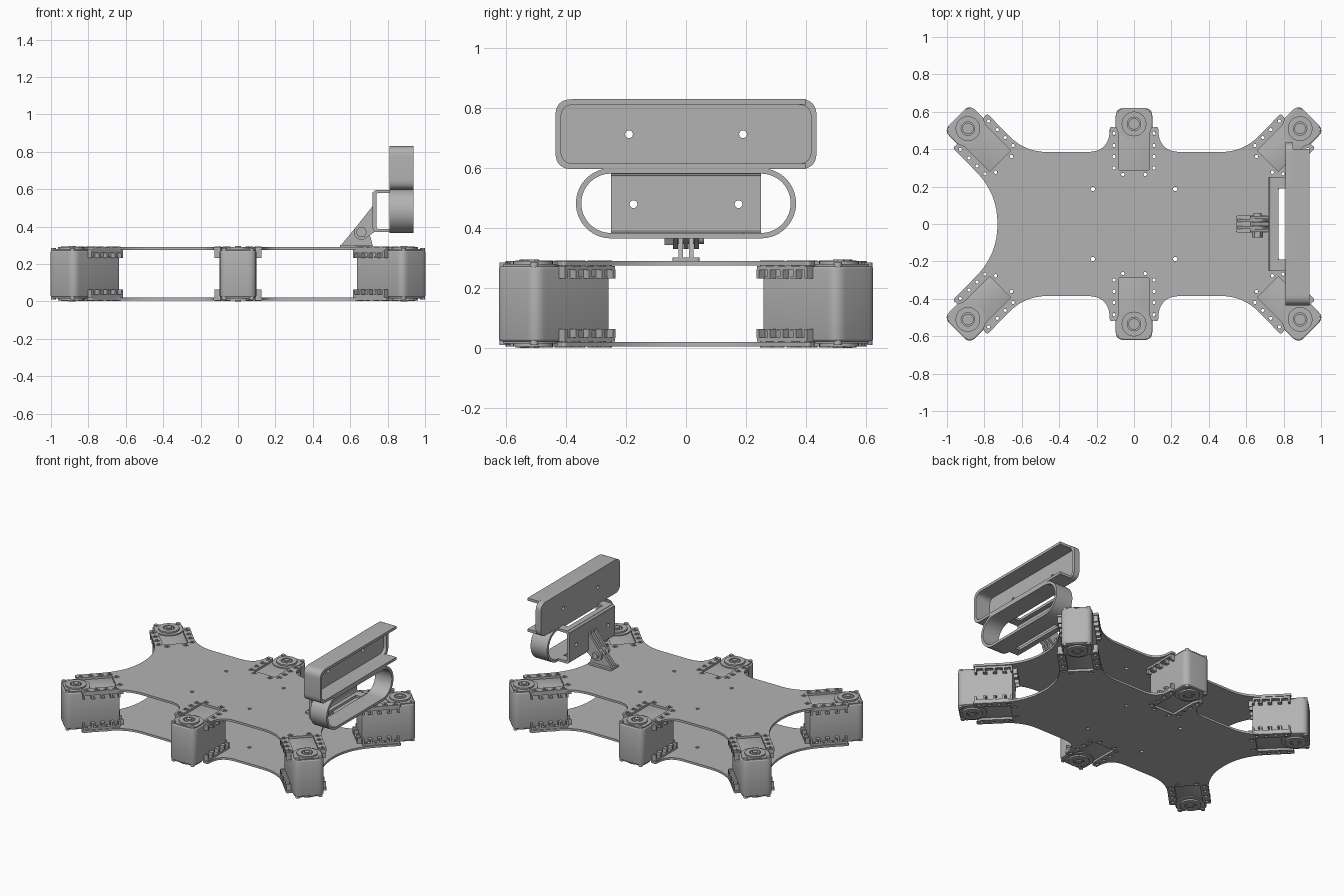
import bpy, bmesh, math
from mathutils import Vector, Matrix

if "Cube" in bpy.data.objects:
    bpy.data.objects.remove(bpy.data.objects["Cube"])

grey = bpy.data.materials.new("plain grey")
grey.use_nodes = True
COLOUR = (0.45, 0.45, 0.45, 1)
grey.diffuse_color = COLOUR
grey.node_tree.nodes["Principled BSDF"].inputs["Base Color"].default_value = COLOUR

MID = 0.148  # height of the plane the chassis is mirrored about


def circle(x, y, r, n=20, start=0.0, sweep=math.tau):
    m = n if sweep == math.tau else n - 1
    return [(x + r * math.cos(start + sweep * i / m), y + r * math.sin(start + sweep * i / m)) for i in range(n)]


def rect(x0, x1, y0, y1):
    return [(x0, y0), (x1, y0), (x1, y1), (x0, y1)]


def rounded(points, cuts, n=8):
    """Round each corner, starting the curve at its cut distance."""
    out = []
    for i, p in enumerate(points):
        p, a, b = Vector(p), Vector(points[i - 1]), Vector(points[(i + 1) % len(points)])
        d = cuts[i]
        if d == 0:
            out.append(tuple(p))
            continue
        s, e = p + (a - p).normalized() * d, p + (b - p).normalized() * d
        for k in range(n + 1):
            t = k / n
            out.append(tuple(s * (1 - t) ** 2 + p * (2 * t * (1 - t)) + e * t * t))
    return out


def solid(loops, lo, hi, axis="Z", bevel=0.0):
    """Extrude an outline, with optional holes, along an axis."""
    bm = bmesh.new()
    edges = []
    for loop in loops:
        vs = [bm.verts.new((p[0], p[1], lo)) for p in loop]
        if len(loops) == 1:
            bm.faces.new(vs)
        else:
            edges += [bm.edges.new((vs[i - 1], vs[i])) for i in range(len(vs))]
    if edges:
        bmesh.ops.triangle_fill(bm, use_beauty=True, edges=edges)
    ext = bmesh.ops.extrude_face_region(bm, geom=bm.faces[:])
    top = [g for g in ext["geom"] if isinstance(g, bmesh.types.BMVert)]
    bmesh.ops.translate(bm, verts=top, vec=(0, 0, hi - lo))
    for v in bm.verts:
        a, b, c = v.co
        v.co = {"Z": (a, b, c), "X": (c, a, b), "Y": (a, c, b)}[axis]
    bmesh.ops.recalc_face_normals(bm, faces=bm.faces[:])
    if bevel:
        rim = [e for e in bm.edges if e.calc_face_angle(0) > 1.2]
        bmesh.ops.bevel(bm, geom=rim, offset=bevel, segments=3, profile=0.5, affect="EDGES")
    for f in bm.faces:
        f.smooth = True
    for e in bm.edges:
        e.smooth = e.calc_face_angle(0) < 0.6
    mesh = bpy.data.meshes.new("part")
    bm.to_mesh(mesh)
    bm.free()
    mesh.materials.append(grey)
    return mesh


def add(name, mesh, matrix=Matrix()):
    ob = bpy.data.objects.new(name, mesh)
    ob.matrix_world = matrix
    bpy.context.collection.objects.link(ob)
    return ob


def part(name, *args, **kw):
    return add(name, solid(*args, **kw))


# Motor positions and outward directions
poses = []
for sy in (1, -1):
    poses.append(Matrix.Translation((0, sy * 0.535, 0)) @ Matrix.Rotation(sy * math.pi / 2, 4, "Z"))
    for sx in (1, -1):
        turn = Matrix.Rotation(math.atan2(sy, sx), 4, "Z")
        poses.append(Matrix.Translation((sx * 0.888, sy * 0.51, 0)) @ turn)

screws = [(u, s * 0.107) for u in (-0.05, -0.115, -0.175, -0.235) for s in (1, -1)]
screws += [(-0.27, 0.06), (-0.27, -0.06)]

# Chassis plate outline: one quarter, then mirrored
prong = [(-0.015, 0.13), (-0.02, 0.093), (-0.051, 0.08), (-0.245, 0.08)]


def at(pose, u, v):
    return tuple((pose @ Vector((u, v, 0))).xy)


mid_pose, corner = poses[0], poses[2]
quarter = [(at(mid_pose, u, v), 0) for u, v in reversed(prong)]
quarter[-1] = (quarter[-1][0], 0.015)
quarter += [((-0.13, 0.385), 0.12), ((-0.584, 0.385), 0.12)]
right = [(at(corner, u, -v), 0.015 if i == 0 else 0) for i, (u, v) in enumerate(prong)]
left = [(at(corner, u, v), 0.015 if i == 0 else 0) for i, (u, v) in enumerate(prong)]
quarter += right + left[::-1] + [((-0.73, 0.163), 0.16)]


def mirror(path, sx, sy):
    return [((p[0] * sx, p[1] * sy), c) for p, c in path]


outline = quarter + mirror(quarter, 1, -1)[::-1] + mirror(quarter, -1, -1) + mirror(quarter, -1, 1)[::-1]
loops = [rounded([p for p, c in outline], [c for p, c in outline])]
loops += [circle(x, y, 0.012, 12) for x in (-0.22, 0.22) for y in (-0.187, 0.187)]
loops += [circle(*at(p, u, v), 0.014, 12) for p in poses for u, v in screws]
part("bottom_plate", loops, 0.006, 0.021)
part("top_plate", loops, 0.275, 0.29)

# Motor parts, built once in a local frame and shared by all six motors
body = rounded(rect(-0.262, 0.085, -0.098, 0.098), [0.008, 0.045, 0.045, 0.008])
parts = [("motor_body", solid([body], 0.023, 0.273, bevel=0.008))]
head = circle(0, 0, 0.09, 20, math.pi / 2, math.pi)
head += rounded(rect(-0.01, 0.077, -0.09, 0.09), [0, 0.04, 0.04, 0])[1:-1]


def both(name, loops, lo, hi):
    """Add a part at the top of the motor and its copy at the bottom."""
    parts.append(("upper_" + name, solid(loops, lo, hi)))
    parts.append(("lower_" + name, solid(loops, 2 * MID - hi, 2 * MID - lo)))


both("motor_head", [head], 0.265, 0.28)
both("horn", [circle(0, 0, 0.066, 32), circle(0, 0, 0.036, 24)], 0.27, 0.29)
both("horn_hub", [circle(0, 0, 0.03, 24)], 0.27, 0.29)
both("horn_bolt", [circle(0, 0, 0.02, 6)], 0.28, 0.296)
for s in (1, -1):
    both("head_screw", [circle(0.066, s * 0.072, 0.014, 12)], 0.265, 0.286)
    side = sorted((s * 0.09, s * 0.126))
    holes = [circle(u, v, 0.009, 10) for u, v in screws if v * s > 0.1]
    both("side_flange", [rect(-0.26, -0.025, *side)] + holes, 0.26, 0.274)
    for u in (-0.256, -0.205, -0.145, -0.083, -0.03):
        both("flange_rib", [rect(u - 0.006, u + 0.006, *side)], 0.232, 0.262)
    for u in (-0.2, -0.14, -0.078):
        both("flange_foot", [rect(u - 0.024, u, *side)], 0.232, 0.239)
ends = [circle(u, v, 0.009, 10) for u, v in screws if u < -0.26]
both("end_flange", [rect(-0.288, -0.25, -0.085, 0.085)] + ends, 0.26, 0.274)
for v in (-0.08, -0.035, 0.035, 0.08):
    both("end_rib", [rect(-0.288, -0.25, v - 0.005, v + 0.005)], 0.235, 0.262)
for u, v in screws:
    both("rivet", [circle(u, v, 0.019, 12), circle(u, v, 0.009, 12)], 0.27, 0.293)
for i, pose in enumerate(poses):
    for name, mesh in parts:
        add(f"{name}_{i + 1}", mesh, pose)

# Hinged mount on the top plate
part("mount_foot", [rounded(rect(0.545, 0.72, -0.045, 0.045), [0.01] * 4)], 0.288, 0.303)
lower = [(0.55, 0.3), (0.72, 0.3)] + circle(0.66, 0.37, 0.04, 12, 0.2, 2.2)
upper = [(0.735, 0.375), (0.735, 0.53), (0.72, 0.51)] + circle(0.66, 0.37, 0.04, 12, 2.5, 2.6)
for i, y in enumerate((-0.0175, 0.0175)):
    part(f"lower_fin_{i + 1}", [lower], y - 0.008, y + 0.008, axis="Y")
for i, y in enumerate((-0.035, 0, 0.035)):
    part(f"upper_fin_{i + 1}", [upper], y - 0.008, y + 0.008, axis="Y")
part("hinge_nut", [circle(0.66, 0.37, 0.03, 6)], -0.072, -0.04, axis="Y")
part("hinge_bolt", [circle(0.66, 0.37, 0.022, 20)], -0.04, 0.06, axis="Y")

# Channel bracket behind the sensor ring
wall = [rect(-0.25, 0.25, 0.39, 0.585)] + [circle(y, 0.48, 0.013, 14) for y in (-0.175, 0.175)]
part("bracket_wall", wall, 0.72, 0.74, axis="X")
slotted = [(0.735, -0.25), (0.812, -0.25), (0.812, -0.19), (0.772, -0.19),
           (0.772, 0.19), (0.812, 0.19), (0.812, 0.25), (0.735, 0.25)]
part("bracket_top", [slotted], 0.58, 0.597, axis="Z")
part("bracket_bottom", [slotted], 0.37, 0.387, axis="Z")
for name, z, start in (("top", 0.572, math.pi / 2), ("bottom", 0.395, math.pi)):
    bend = circle(0.745, z, 0.025, 8, start, math.pi / 2)
    bend += circle(0.745, z, 0.005, 8, start, math.pi / 2)[::-1]
    part(f"bracket_{name}_bend", [bend], -0.25, 0.25, axis="Y")


# Sensor ring: an open stadium-shaped tube
def stadium(r):
    return circle(0.25, 0.483, r, 24, -math.pi / 2, math.pi) + circle(-0.25, 0.483, r, 24, math.pi / 2, math.pi)


part("sensor_ring", [stadium(0.117), stadium(0.099)], 0.81, 0.937, axis="X")

# Sensor tray: back panel, low rim and tall walls that leave one end open
frame = rounded(rect(-0.435, 0.435, 0.597, 0.83), [0.055] * 4)
inner = rounded(rect(-0.417, 0.417, 0.615, 0.812), [0.045] * 4)
back_holes = [circle(y, 0.713, 0.013, 14) for y in (-0.19, 0.19)]
part("tray_back", [frame] + back_holes, 0.81, 0.826, axis="X")
part("tray_rim", [frame, inner], 0.824, 0.85, axis="X")
shell = rounded([(0.4, 0.83), (-0.435, 0.83), (-0.435, 0.597), (0.4, 0.597)], [0, 0.055, 0.055, 0])
shell += rounded([(0.4, 0.615), (-0.417, 0.615), (-0.417, 0.812), (0.4, 0.812)], [0, 0.045, 0.045, 0])
part("tray_walls", [shell], 0.848, 0.937, axis="X")
